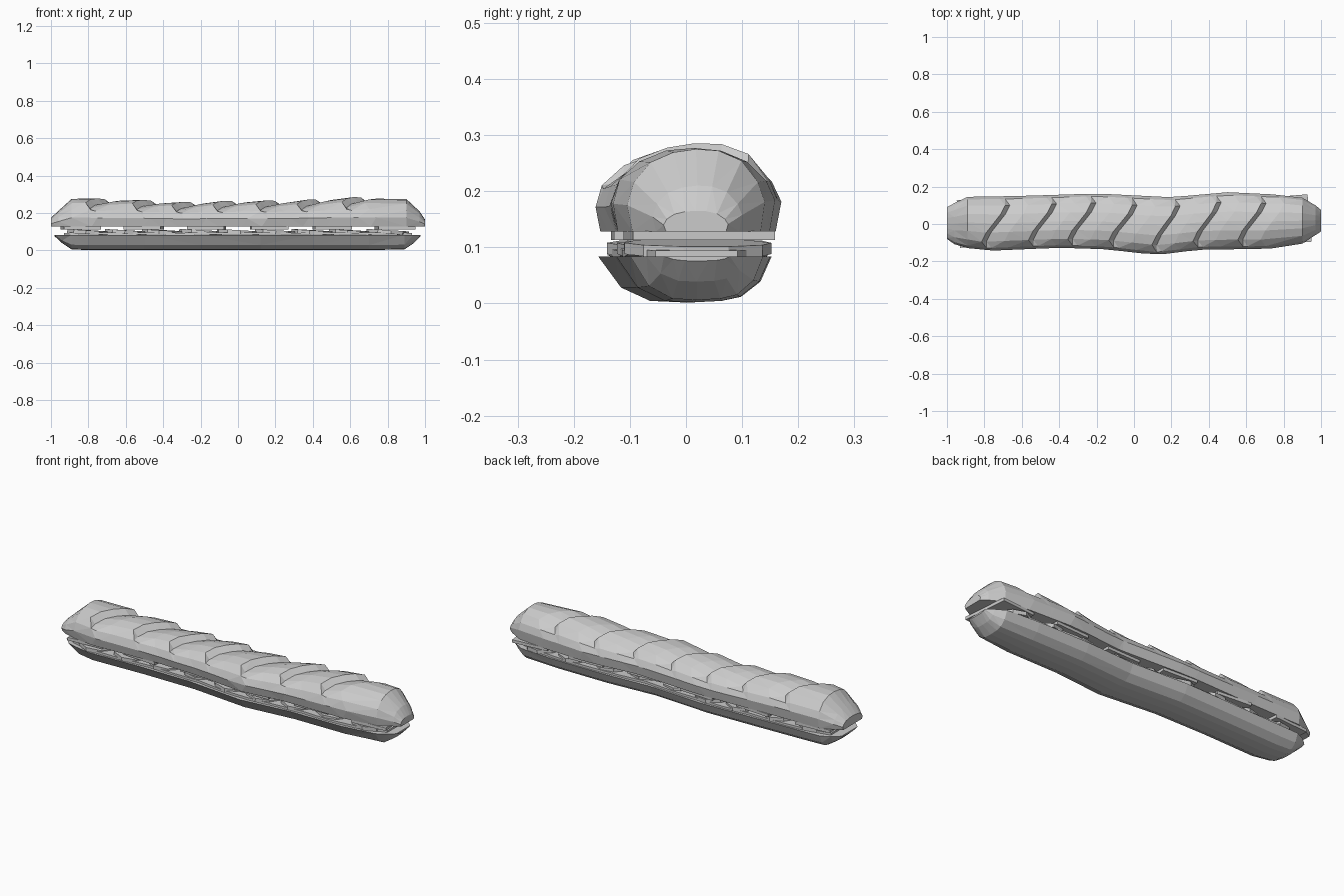
import bpy, bmesh, math, random
from mathutils import Matrix, Vector

if "Cube" in bpy.data.objects:
    bpy.data.objects.remove(bpy.data.objects["Cube"])

random.seed(4)


def lerp(table, x):
    if x <= table[0][0]:
        return table[0][1]
    for (a, va), (b, vb) in zip(table, table[1:]):
        if x <= b:
            return va + (vb - va) * (x - a) / (b - a)
    return table[-1][1]


# plan outline of the loaf and crest height
BACK = [(-1, .09), (-.9, .145), (-.6, .15), (-.2, .163), (.2, .143), (.5, .17),
        (.88, .152), (.97, .10), (1, .075)]
FRONT = [(-1, -.08), (-.95, -.115), (-.82, -.145), (-.4, -.127), (-.15, -.135),
         (.12, -.166), (.35, -.137), (.72, -.133), (.9, -.105), (1, -.04)]
CREST = [(-1, .175), (-.89, .276), (-.6, .272), (-.3, .255), (0, .264), (.3, .264),
         (.5, .276), (.7, .285), (.9, .275), (.97, .21), (1, .165)]


def across(x, u):
    f, b = lerp(FRONT, x), lerp(BACK, x)
    return (f + b) / 2 + u * (b - f) / 2


def loft(name, rings):
    bm = bmesh.new()
    vs = [[bm.verts.new(p) for p in r] for r in rings]
    n = len(vs[0])
    for a, b in zip(vs, vs[1:]):
        for i in range(n):
            j = (i + 1) % n
            bm.faces.new((a[i], a[j], b[j], b[i]))
    bm.faces.new(vs[0])
    bm.faces.new(vs[-1])
    bmesh.ops.triangulate(bm, faces=bm.faces[:])
    return finish(name, bm)


def finish(name, bm):
    bmesh.ops.recalc_face_normals(bm, faces=bm.faces[:])
    me = bpy.data.meshes.new(name)
    bm.to_mesh(me)
    bm.free()
    ob = bpy.data.objects.new(name, me)
    bpy.context.collection.objects.link(ob)
    return ob


# top bun: dome section (u, height fraction), scored with slanted sawtooth slashes
SECTION = [(-.92, 0), (-1, .32), (-.9, .6), (-.66, .84), (-.33, .96), (0, 1),
           (.33, .98), (.66, .86), (.9, .6), (1, .36), (.94, 0)]
SLASHES = [-.74, -.49, -.28, -.06, .17, .39, .63]
stations = [(-1, 0), (-.96, 0), (-.89, 0)]
for i, s in enumerate(SLASHES):
    stations += [(s - .012, -.004), (s + .014, .026), (s + .11, .006)]
stations += [(.9, 0), (.97, 0), (1, 0)]
rings = []
for x, drop in stations:
    ring = []
    for u, h in SECTION:
        w = max(0, 1 - abs(u) ** 4) if abs(x) < .85 else 0
        px = x + .78 * w * u * .15
        base = .128
        z = base + h * (lerp(CREST, px) - base) - drop * (1 if abs(u) < .8 else .2) * (h > .5)
        ring.append((px, across(px, u), z))
    rings.append(ring)
loft("top_bun", rings)

# bottom bun: shallow boat with tapered ends
HULL = [(-.97, 1), (-.7, .32), (-.36, .03), (0, 0), (.34, .03), (.58, .12),
        (.82, .45), (.96, 1)]
rings = []
for x, size, lift in [(-.98, .72, .9), (-.94, .9, .45), (-.89, .93, .05), (-.8, .95, 0),
                      (-.5, .97, 0), (-.2, .97, 0), (.12, .97, 0), (.4, .97, 0),
                      (.7, .97, 0), (.89, .97, .05), (.94, .94, .45), (.975, .8, .9)]:
    ring = []
    for u, h in HULL:
        t = lift + (1 - lift) * h
        ring.append((x, across(x, u * size), .002 + .082 * t))
    rings.append(ring)
loft("bottom_bun", rings)


# filling helper: thin prism following the loaf centreline
def slice_piece(name, x, z, rx, ry, thick, sides, tilt, turn, shift=0):
    bm = bmesh.new()
    bmesh.ops.create_cone(bm, cap_ends=True, segments=sides, radius1=1, radius2=1, depth=1)
    if sides == 4:
        bmesh.ops.rotate(bm, verts=bm.verts, matrix=Matrix.Rotation(math.pi / 4, 3, 'Z'))
    bmesh.ops.scale(bm, verts=bm.verts, vec=(rx, ry, thick))
    bmesh.ops.rotate(bm, verts=bm.verts,
                     matrix=Matrix.Rotation(turn, 3, 'Z') @ Matrix.Rotation(tilt, 3, 'Y'))
    bmesh.ops.translate(bm, verts=bm.verts, vec=Vector((x, across(x, 0) + shift, z)))
    return finish(name, bm)


# tomato rounds, lying overlapped
for i in range(9):
    slice_piece(f"tomato_slice_{i}", -.8 + i * .2, .098, .115, .132, .02, 10, .06,
                random.uniform(-.2, .2), random.uniform(-.006, .006))

# cheese squares above the tomato
for i in range(6):
    slice_piece(f"cheese_slice_{i}", -.84 + i * .336, .121, .14, .18, .016, 4, 0,
                random.uniform(-.12, .12), .004)

# long ham slice on the lower bun
rings = []
for i in range(13):
    x = -.93 + i * .155
    s = .86 if 0 < i < 12 else .7
    z = .082 + .004 * (i % 2)
    rings.append([(x, across(x, -s), z), (x, across(x, s), z),
                  (x, across(x, s), z + .012), (x, across(x, -s), z + .012)])
loft("ham_slice", rings)
